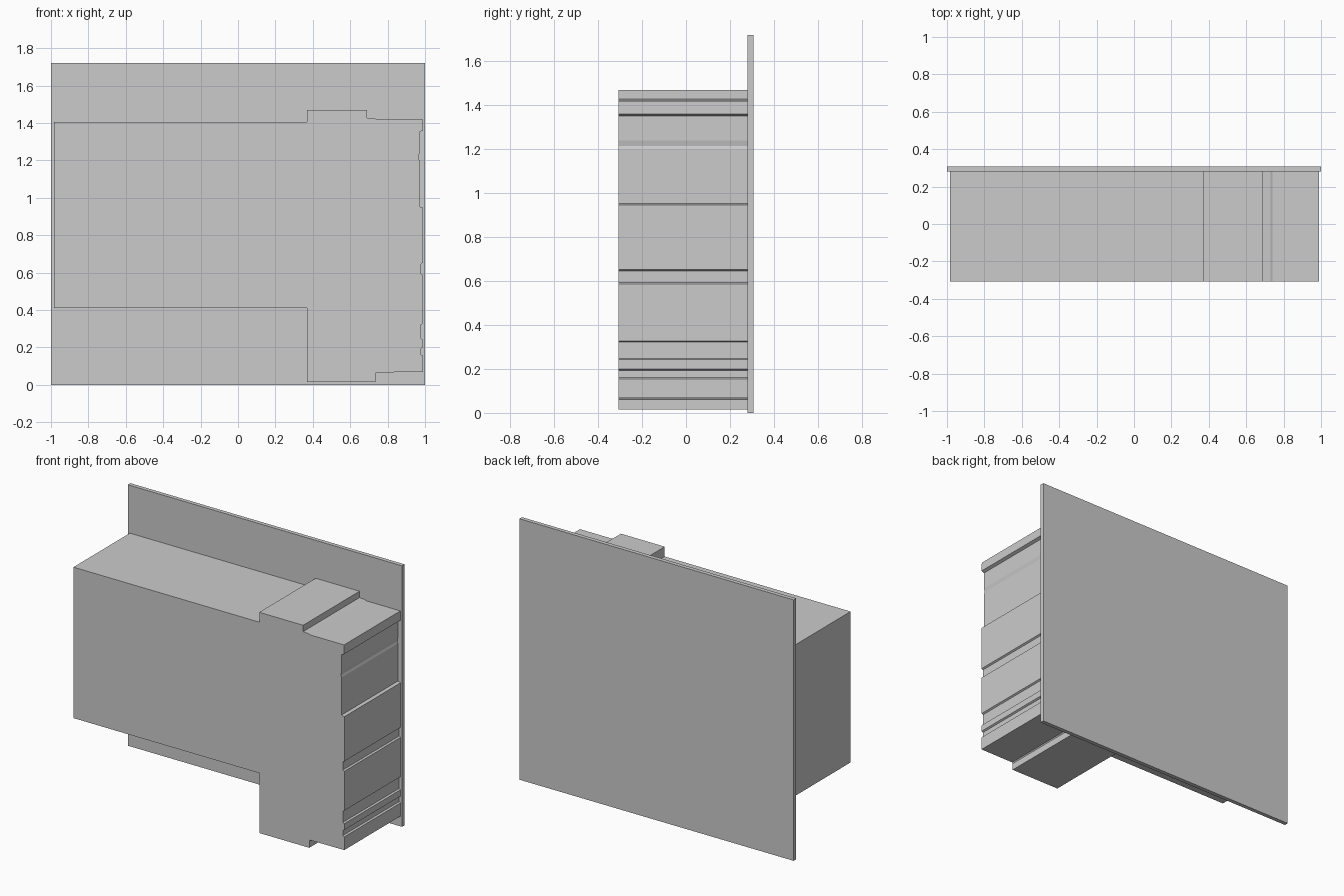
import bpy, bmesh

if "Cube" in bpy.data.objects:
    bpy.data.objects.remove(bpy.data.objects["Cube"])


def extrude_profile(name, points, y0, y1):
    """Solid made by extruding an x-z outline along y."""
    bm = bmesh.new()
    face = bm.faces.new([bm.verts.new((x, y0, z)) for x, z in points])
    res = bmesh.ops.extrude_face_region(bm, geom=[face])
    verts = [g for g in res["geom"] if isinstance(g, bmesh.types.BMVert)]
    bmesh.ops.translate(bm, verts=verts, vec=(0, y1 - y0, 0))
    bmesh.ops.recalc_face_normals(bm, faces=bm.faces)
    mesh = bpy.data.meshes.new(name)
    bm.to_mesh(mesh)
    bm.free()
    obj = bpy.data.objects.new(name, mesh)
    bpy.context.collection.objects.link(obj)
    return obj


# Thin upright plate at the back
extrude_profile("back_plate", [(-1, 0), (1, 0), (1, 1.72), (-1, 1.72)], 0.28, 0.307)

# Stepped body: long left wing, taller right part
outline = [(-0.985, 0.41), (-0.985, 1.405), (0.37, 1.405), (0.37, 1.47),
           (0.69, 1.47), (0.69, 1.428), (0.73, 1.425), (0.74, 1.42), (0.988, 1.42)]

# Shallow recesses down the right side: top, bottom, inset x
edge = 0.99
outline += [(edge, 1.36), (0.97, 1.352), (0.97, 1.24), (0.965, 1.215),
            (0.97, 1.20), (0.97, 0.953), (edge, 0.947)]
for top, bottom, inset in [(0.65, 0.59, 0.979), (0.325, 0.245, 0.979), (0.197, 0.158, 0.979)]:
    outline += [(edge, top + 0.003), (inset, top - 0.003),
                (inset, bottom + 0.003), (edge, bottom - 0.003)]

# Underside step
outline += [(edge, 0.068), (0.74, 0.067), (0.735, 0.06), (0.735, 0.015),
            (0.37, 0.015), (0.37, 0.41)]
extrude_profile("body", outline, -0.307, 0.28)
